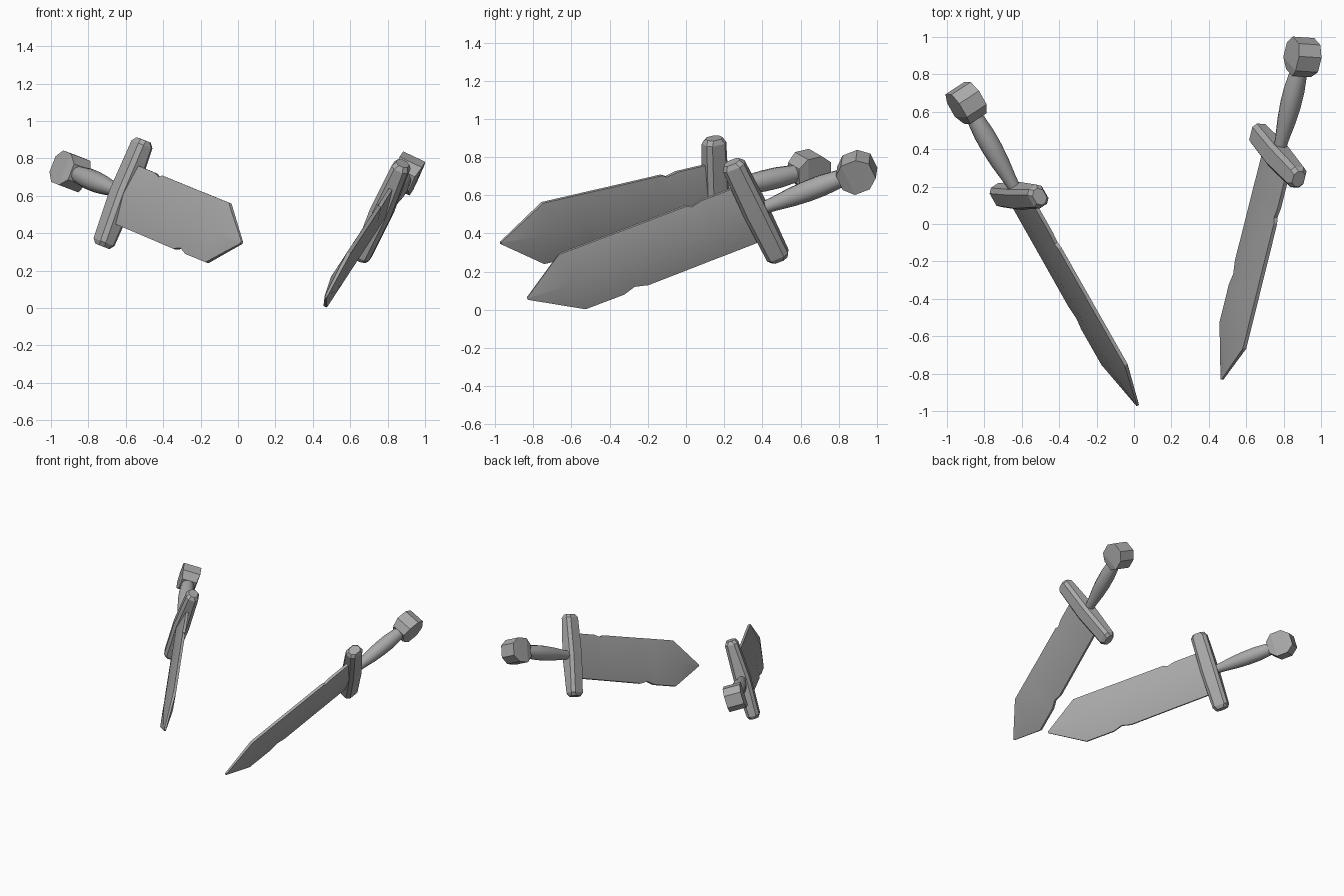
import bpy, bmesh, math
from mathutils import Vector, Matrix

if "Cube" in bpy.data.objects:
    bpy.data.objects.remove(bpy.data.objects["Cube"])

steel = bpy.data.materials.new("grey_steel")
steel.diffuse_color = (0.4, 0.4, 0.4, 1)
steel.use_nodes = True
steel.node_tree.nodes["Principled BSDF"].inputs["Base Color"].default_value = steel.diffuse_color


def loft(name, rings, frame, angle=25):
    """Skin a closed solid over equal-length rings of points."""
    bm = bmesh.new()
    loops = [[bm.verts.new(p) for p in ring] for ring in rings]
    n = len(loops[0])
    for a, b in zip(loops, loops[1:]):
        for i in range(n):
            j = (i + 1) % n
            bm.faces.new((a[i], a[j], b[j], b[i]))
    bm.faces.new(loops[0])
    bm.faces.new(loops[-1])
    bmesh.ops.recalc_face_normals(bm, faces=bm.faces)
    mesh = bpy.data.meshes.new(name)
    bm.to_mesh(mesh)
    bm.free()
    mesh.materials.append(steel)
    ob = bpy.data.objects.new(name, mesh)
    bpy.context.collection.objects.link(ob)
    ob.matrix_world = frame
    bpy.ops.object.select_all(action='DESELECT')
    ob.select_set(True)
    bpy.context.view_layer.objects.active = ob
    bpy.ops.object.shade_smooth_by_angle(angle=math.radians(angle))
    return ob


def octagon(w, h, cut):
    """Chamfered rectangle with half sizes w and h."""
    return [(w, h - cut), (w - cut, h), (cut - w, h), (-w, h - cut),
            (-w, cut - h), (cut - w, -h), (w - cut, -h), (w, cut - h)]


def sword(side, tip, end, across):
    # Local frame: x across the blade, y through it, z from tip to pommel
    z = (Vector(end) - Vector(tip)).normalized()
    x = Vector(across)
    x = (x - z * x.dot(z)).normalized()
    y = z.cross(x)
    frame = Matrix.Translation(tip) @ Matrix((x, y, z)).transposed().to_4x4()

    # Blade: ridged section with a nick in each edge
    # (distance from tip, right edge, left edge, ridge height, edge thickness)
    stations = [(0.0, 0.006, 0.006, 0.008, 0.006),
                (0.258, 0.171, 0.171, 0.036, 0.010),
                (0.48, 0.170, 0.172, 0.036, 0.010),
                (0.55, 0.170, 0.152, 0.036, 0.010),
                (0.62, 0.169, 0.171, 0.036, 0.010),
                (0.99, 0.168, 0.169, 0.036, 0.010),
                (1.02, 0.153, 0.169, 0.036, 0.010),
                (1.08, 0.167, 0.169, 0.036, 0.010),
                (1.31, 0.167, 0.168, 0.036, 0.010)]
    loft(side + "_blade",
         [[(r, e, u), (0, t, u), (-l, e, u), (-l, -e, u), (0, -t, u), (r, -e, u)]
          for u, r, l, t, e in stations], frame, 20)

    # Cross guard: chamfered bar with tapered ends
    bar = [(-0.305, 0.045, 0.034), (-0.28, 0.060, 0.047), (0, 0.064, 0.060),
           (0.28, 0.060, 0.047), (0.305, 0.045, 0.034)]
    loft(side + "_guard",
         [[(v, b, 1.315 + a) for a, b in octagon(w, h, 0.022)] for v, w, h in bar],
         frame, 12)

    # Grip: swollen round handle
    grip = [(1.33, 0.030), (1.42, 0.038), (1.52, 0.050), (1.61, 0.056),
            (1.70, 0.056), (1.77, 0.050), (1.83, 0.044)]
    loft(side + "_grip",
         [[(r * math.cos(k * math.tau / 12), r * math.sin(k * math.tau / 12), u)
           for k in range(12)] for u, r in grip], frame, 35)

    # Pommel: six-sided block
    block = [(1.80, 0.045, 0.055), (1.85, 0.090, 0.066),
             (1.935, 0.090, 0.066), (1.99, 0.045, 0.064)]
    loft(side + "_pommel",
         [[(w, h, u), (-w, h, u), (-w, -h, u), (w, -h, u)] for u, w, h in block],
         frame, 12)


sword("left", (0.02, -0.97, 0.35), (-0.94, 0.725, 0.75), (0.362, -0.014, 0.932))
sword("right", (0.47, -0.83, 0.06), (0.92, 0.97, 0.75), (0.368, -0.402, 0.838))
